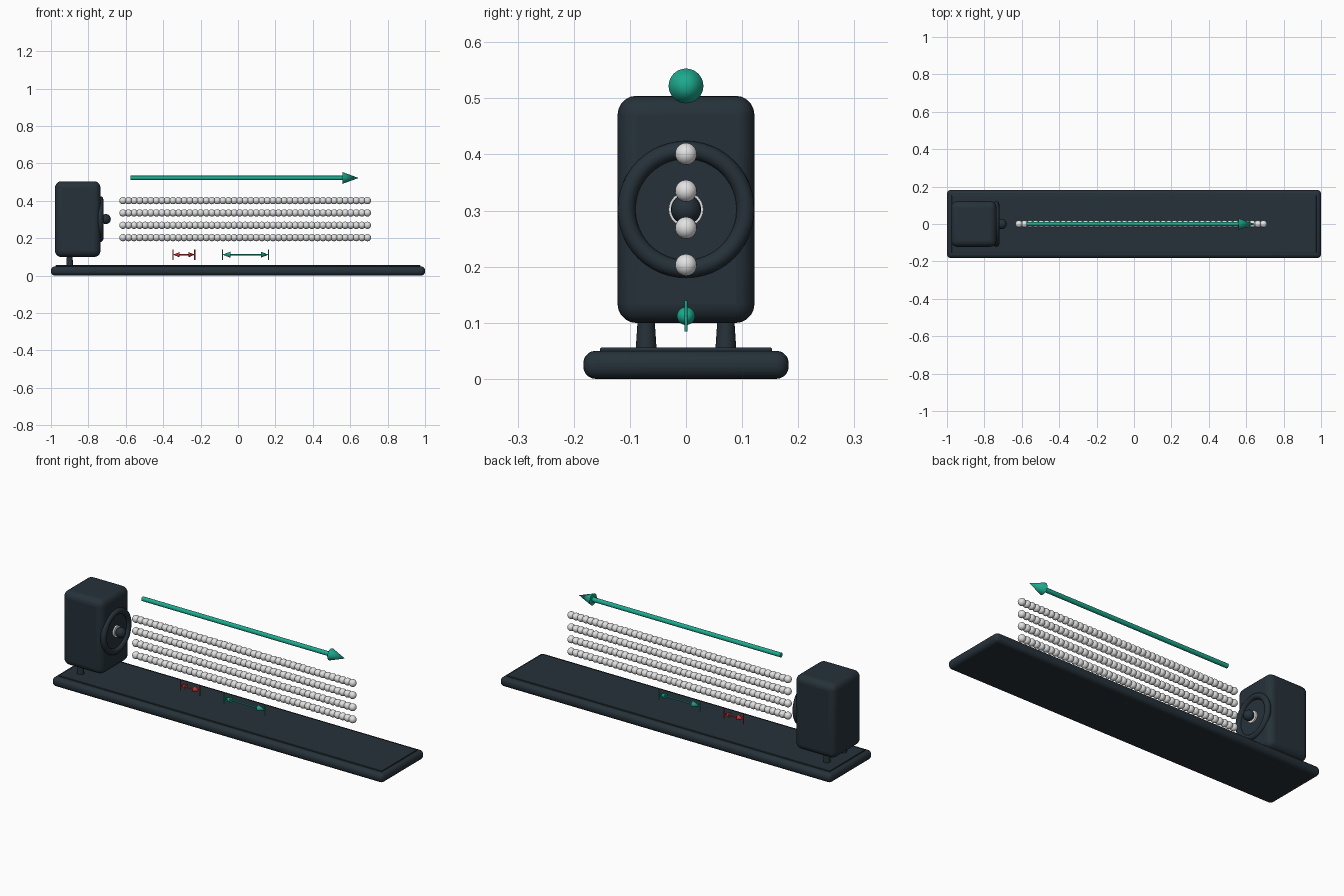
import bpy
from math import pi

cube = bpy.data.objects.get("Cube")
if cube:
    bpy.data.objects.remove(cube, do_unlink=True)


def material(name, rgb):
    m = bpy.data.materials.new(name)
    m.use_nodes = True
    m.diffuse_color = (*rgb, 1)
    m.node_tree.nodes["Principled BSDF"].inputs["Base Color"].default_value = (*rgb, 1)
    return m


DARK = material("dark slate", (0.019, 0.031, 0.041))
GREEN = material("teal green", (0.012, 0.4, 0.27))
RED = material("signal red", (0.62, 0.04, 0.035))
WHITE = material("pale grey", (0.76, 0.76, 0.76))
ALONG_X = (0, pi / 2, 0)


def finish(name, mat):
    ob = bpy.context.object
    ob.name = name
    ob.data.materials.append(mat)
    bpy.ops.object.shade_smooth_by_angle()
    return ob


def rounded_box(name, size, centre, radius, mat):
    bpy.ops.mesh.primitive_cube_add(size=1, location=centre)
    ob = bpy.context.object
    ob.scale = size
    bpy.ops.object.transform_apply(location=False, rotation=False, scale=True)
    bevel = ob.modifiers.new("Rounding", 'BEVEL')
    bevel.width = radius
    bevel.segments = 5
    return finish(name, mat)


def rod(name, r1, r2, length, centre, rotation, mat):
    """Cylinder, taper or cone, r1 at the start and r2 at the end."""
    bpy.ops.mesh.primitive_cone_add(vertices=32, radius1=r1, radius2=r2, depth=length,
                                    location=centre, rotation=rotation)
    return finish(name, mat)


def ball(name, radius, centre, mat):
    bpy.ops.mesh.primitive_uv_sphere_add(segments=20, ring_count=12, radius=radius,
                                         location=centre)
    return finish(name, mat)


# Base with raised top panel
rounded_box("base", (2, 0.366, 0.05), (0, 0, 0.025), 0.022, DARK)
rounded_box("base_panel", (1.95, 0.306, 0.012), (0, 0, 0.05), 0.003, DARK)

# Speaker cabinet on two tapered feet
rounded_box("cabinet", (0.243, 0.244, 0.405), (-0.857, 0, 0.302), 0.034, DARK)
for side, y in (("left", 0.071), ("right", -0.071)):
    rod(side + "_foot", 0.019, 0.015, 0.06, (-0.9, y, 0.077), (0, 0, 0), DARK)

# Speaker surround, centre disc and dome
bpy.ops.mesh.primitive_torus_add(major_radius=0.106, minor_radius=0.016, major_segments=48,
                                 minor_segments=16, location=(-0.736, 0, 0.302),
                                 rotation=ALONG_X)
finish("speaker_surround", DARK)
rod("speaker_disc", 0.031, 0.031, 0.02, (-0.737, 0, 0.302), ALONG_X, WHITE)
ball("speaker_dome", 0.027, (-0.707, 0, 0.302), DARK)

# Rows of air particles
COUNT = 45
first = ball("particle", 0.0195, (-0.615, 0, 0.203), WHITE)
for row, z in enumerate((0.203, 0.269, 0.335, 0.401)):
    for i in range(COUNT):
        if row or i:
            copy = bpy.data.objects.new("particle", first.data)
            copy.location = (-0.615 + i * 1.307 / (COUNT - 1), 0, z)
            bpy.context.collection.objects.link(copy)

# Long direction arrow
rod("direction_arrow_shaft", 0.012, 0.012, 1.135, (-0.0075, 0, 0.522), ALONG_X, GREEN)
rod("direction_arrow_head", 0.031, 0, 0.085, (0.6025, 0, 0.522), ALONG_X, GREEN)


# Double-headed measuring arrows with end bars
def measure(name, x0, x1, head, radius, mat):
    z = 0.112
    rod(name + "_shaft", 0.004, 0.004, x1 - x0 - head, ((x0 + x1) / 2, 0, z), ALONG_X, mat)
    for x, d in ((x0, -1), (x1, 1)):
        rod(name + "_head", radius, 0, head, (x - d * head / 2, 0, z), (0, d * pi / 2, 0), mat)
        rod(name + "_end_bar", 0.003, 0.003, 0.056, (x, 0, z), (0, 0, 0), mat)


measure("short_measure", -0.347, -0.231, 0.034, 0.014, RED)
measure("long_measure", -0.083, 0.164, 0.042, 0.016, GREEN)
